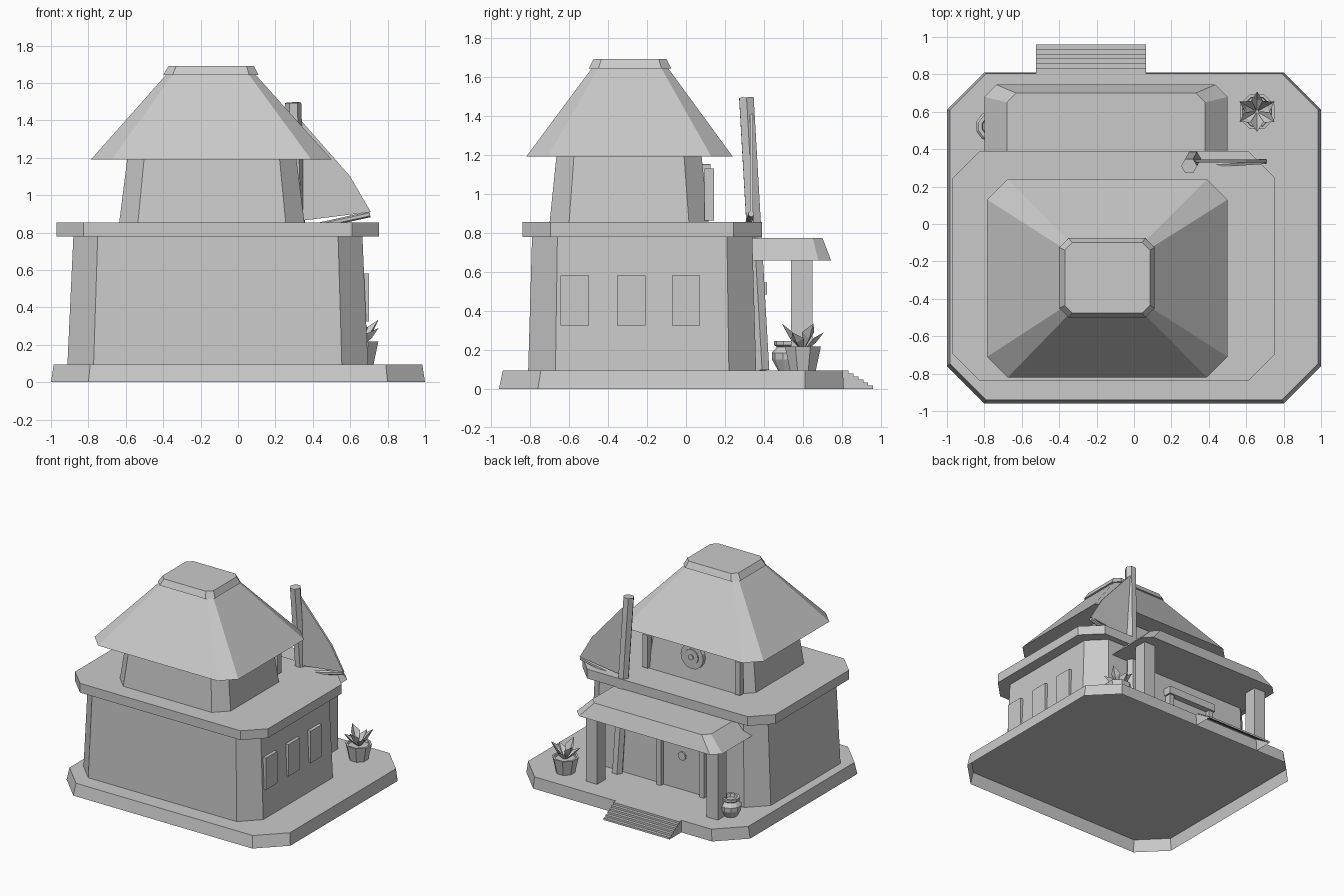
import bpy, bmesh, math
from mathutils import Vector, Matrix

if "Cube" in bpy.data.objects:
    bpy.data.objects.remove(bpy.data.objects["Cube"], do_unlink=True)

stone = bpy.data.materials.new("plain_grey")
stone.use_nodes = True
GREY = (0.59, 0.59, 0.59, 1)
stone.diffuse_color = GREY
stone.node_tree.nodes["Principled BSDF"].inputs["Base Color"].default_value = GREY


def finish(name, bm):
    bmesh.ops.recalc_face_normals(bm, faces=bm.faces)
    mesh = bpy.data.meshes.new(name)
    bm.to_mesh(mesh)
    bm.free()
    mesh.materials.append(stone)
    obj = bpy.data.objects.new(name, mesh)
    bpy.context.scene.collection.objects.link(obj)
    return obj


def loft(name, rings, floor=True):
    """Skin a stack of equal-length point rings, cap the end and, if wanted, the start."""
    bm = bmesh.new()
    loops = [[bm.verts.new(p) for p in ring] for ring in rings]
    for a, b in zip(loops, loops[1:]):
        for i in range(len(a)):
            j = (i + 1) % len(a)
            bm.faces.new((a[i], a[j], b[j], b[i]))
    if floor:
        bm.faces.new(loops[0])
    bm.faces.new(loops[-1])
    return finish(name, bm)


def octagon(x0, x1, y0, y1, c, z):
    """Rectangle with cut corners at height z."""
    return [(x0 + c, y0, z), (x1 - c, y0, z), (x1, y0 + c, z), (x1, y1 - c, z),
            (x1 - c, y1, z), (x0 + c, y1, z), (x0, y1 - c, z), (x0, y0 + c, z)]


def tier(name, *levels, floor=True):
    return loft(name, [octagon(*level) for level in levels], floor)


def box(name, x0, x1, y0, y1, z0, z1):
    bm = bmesh.new()
    size = Vector((x1 - x0, y1 - y0, z1 - z0))
    mid = Vector((x0 + x1, y0 + y1, z0 + z1)) / 2
    bmesh.ops.create_cube(bm, size=1, matrix=Matrix.Translation(mid) @ Matrix.Diagonal(size.to_4d()))
    return finish(name, bm)


def rod(name, start, end, radius, sides):
    start, end = Vector(start), Vector(end)
    axis = end - start
    bm = bmesh.new()
    turn = axis.to_track_quat('Z', 'Y').to_matrix().to_4x4()
    bmesh.ops.create_cone(bm, cap_ends=True, segments=sides, radius1=radius, radius2=radius,
                          depth=axis.length, matrix=Matrix.Translation((start + end) / 2) @ turn)
    return finish(name, bm)


def lathe(name, x, y, profile, sides):
    angles = [math.tau * (i + 0.5) / sides for i in range(sides)]
    return loft(name, [[(x + r * math.cos(a), y + r * math.sin(a), z) for a in angles]
                       for r, z in profile])


# Platform (open underneath), storeys and main roof
tier("platform", (-1, 1, -0.96, 0.81, 0.2, 0), (-0.985, 0.985, -0.94, 0.805, 0.195, 0.095), floor=False)
tier("lower_storey", (-0.912, 0.695, -0.81, 0.36, 0.14, 0.095), (-0.88, 0.665, -0.79, 0.34, 0.13, 0.785))
tier("ledge", (-0.97, 0.755, -0.84, 0.39, 0.145, 0.78), (-0.97, 0.755, -0.84, 0.39, 0.145, 0.855))
tier("upper_storey", (-0.635, 0.355, -0.70, 0.115, 0.1, 0.855), (-0.592, 0.312, -0.665, 0.08, 0.09, 1.195))
tier("main_roof", (-0.785, 0.5, -0.82, 0.24, 0.11, 1.192), (-0.385, 0.095, -0.485, -0.09, 0.035, 1.643))
tier("roof_cap", (-0.4, 0.11, -0.50, -0.075, 0.05, 1.643), (-0.37, 0.085, -0.475, -0.1, 0.04, 1.692))

# Porch roof and its posts
tier("porch_roof", (-0.8, 0.5, 0.2, 0.745, 0.065, 0.658), (-0.68, 0.38, 0.2, 0.7, 0.05, 0.775))
for side, x in (("left", 0.39), ("right", -0.69)):
    box(f"{side}_porch_post", x - 0.05, x + 0.05, 0.54, 0.65, 0.095, 0.69)

# Entrance steps: treads, risers and sides, open underneath
STEPS = 6
run, rise = 0.15 / STEPS, 0.095 / STEPS
zigzag = []
for i in range(STEPS):
    zigzag += [(0.96 - run * i, rise * i), (0.96 - run * i, rise * (i + 1))]
zigzag += [(0.805, rise * STEPS), (0.81, 0)]
bm = bmesh.new()
sides = [[bm.verts.new((x, y, z)) for y, z in zigzag] for x in (-0.525, 0.065)]
for i in range(len(zigzag) - 2):
    bm.faces.new((sides[0][i], sides[0][i + 1], sides[1][i + 1], sides[1][i]))
for side in sides:
    bm.faces.new(side)
finish("entrance_steps", bm)

# Door, frame and round peephole
box("door", -0.42, -0.04, 0.33, 0.366, 0.095, 0.5)
for side, x in (("left", -0.037), ("right", -0.42)):
    box(f"{side}_door_jamb", x - 0.019, x + 0.019, 0.33, 0.4, 0.095, 0.5)
box("door_lintel", -0.45, -0.005, 0.33, 0.415, 0.485, 0.545)
rod("door_peephole", (-0.225, 0.35, 0.37), (-0.225, 0.378, 0.37), 0.034, 12)

# Side windows
for i, y in enumerate((-0.57, -0.28, 0.0)):
    box(f"side_window_{i + 1}", 0.64, 0.7, y - 0.073, y + 0.073, 0.325, 0.582)

# Upper back wall: round boss of stacked discs between two strips
for i, (radius, y) in enumerate(((0.1, 0.125), (0.06, 0.133), (0.022, 0.142))):
    rod(f"boss_ring_{i + 1}", (-0.14, 0.085, 1.055), (-0.14, y, 1.055), radius, 16)
for side, x in (("left", 0.265), ("right", -0.56)):
    box(f"{side}_wall_strip", x - 0.022, x + 0.022, 0.095, 0.143, 0.865, 1.13)

# Leaning mast, boom and sail
rod("mast", (0.34, 0.39, 0.095), (0.295, 0.31, 1.495), 0.043, 6)
rod("boom", (0.33, 0.31, 0.815), (0.705, 0.335, 0.898), 0.016, 6)
outline = [(0.31, 0.86), (0.71, 0.91), (0.6, 1.1), (0.31, 1.43)]
loft("sail", [[(x, y, z) for x, z in outline] for y in (0.328, 0.344)])

# Clay jar beside the porch
lathe("jar", -0.765, 0.522, [(0.05, 0.095), (0.08, 0.15), (0.082, 0.185), (0.055, 0.215),
                             (0.07, 0.225), (0.07, 0.245), (0.05, 0.245), (0.045, 0.22)], 10)

# Potted plant
PLANT = Vector((0.658, 0.6, 0.19))
lathe("plant_pot", PLANT.x, PLANT.y, [(0.072, 0.095), (0.1, 0.218), (0.084, 0.218), (0.08, 0.2)], 8)
bm = bmesh.new()
for i in range(6):
    spin = Matrix.Translation(PLANT) @ Matrix.Rotation(math.tau * i / 6 + math.pi / 2, 4, 'Z')
    reach, tip_z = ((0.108, 0.1), (0.108, 0.145))[i % 2]
    root, left, right, rib, tip = [bm.verts.new(spin @ Vector(p)) for p in (
        (0, 0, 0), (reach * 0.5, 0.036, tip_z * 0.7), (reach * 0.5, -0.036, tip_z * 0.7),
        (reach * 0.6, 0, tip_z * 0.45), (reach, 0, tip_z))]
    for tri in ((root, rib, left), (root, right, rib), (rib, tip, left), (rib, right, tip)):
        bm.faces.new(tri)
finish("plant_leaves", bm)
